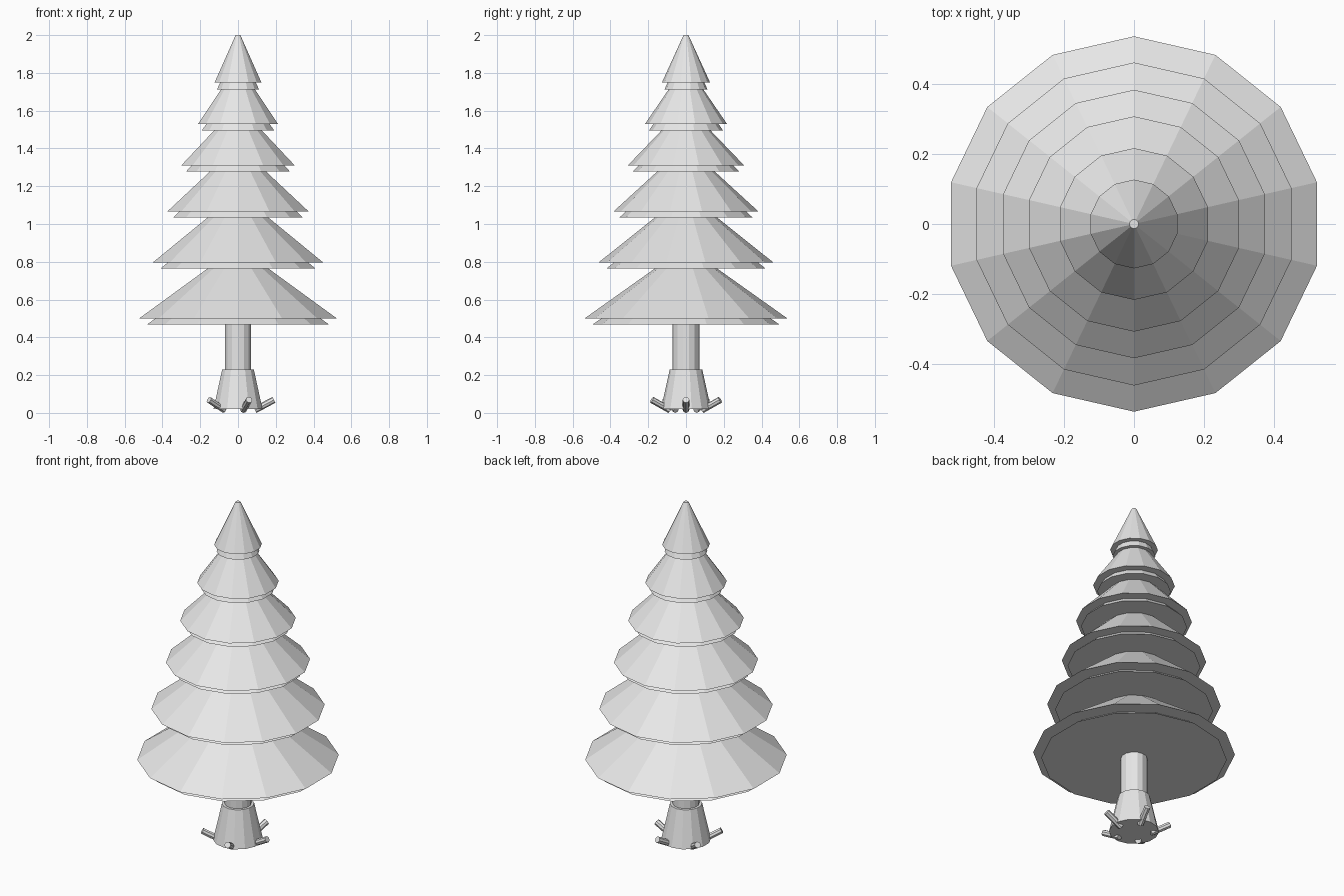
import bpy
import bmesh
from math import sin, cos, tau
from mathutils import Vector, Matrix

SIDES = 14

cube = bpy.data.objects.get("Cube")
if cube:
    bpy.data.objects.remove(cube, do_unlink=True)

grey = bpy.data.materials.new("plain grey")
grey.use_nodes = True
grey.diffuse_color = (0.8, 0.8, 0.8, 1)
grey.node_tree.nodes["Principled BSDF"].inputs["Base Color"].default_value = (0.8, 0.8, 0.8, 1)


def frustum(name, r_low, z_low, r_high, z_high, sides=SIDES, matrix=None):
    """Closed flat-shaded cone section with a corner pointing along -y."""
    bm = bmesh.new()
    rings = []
    for r, z in ((r_low, z_low), (r_high, z_high)):
        angles = [tau * i / sides for i in range(sides)]
        rings.append([bm.verts.new((r * sin(a), -r * cos(a), z)) for a in angles])
    low, high = rings
    bm.faces.new(low[::-1])
    bm.faces.new(high)
    for i in range(sides):
        j = (i + 1) % sides
        bm.faces.new((low[i], low[j], high[j], high[i]))
    if matrix:
        bm.transform(matrix)
    mesh = bpy.data.meshes.new(name)
    bm.to_mesh(mesh)
    bm.free()
    mesh.materials.append(grey)
    obj = bpy.data.objects.new(name, mesh)
    bpy.context.collection.objects.link(obj)
    return obj


# Trunk and flared foot
frustum("trunk", 0.071, 0.1, 0.071, 0.6)
frustum("trunk_foot", 0.133, 0.02, 0.086, 0.23)

# Five pegs leaning out of the foot
start, end = Vector((0.09, 0, 0.0155)), Vector((0.19, 0, 0.069))
axis = end - start
lean = Matrix.Translation(start) @ axis.to_track_quat("Z", "Y").to_matrix().to_4x4()
for i in range(5):
    turn = Matrix.Rotation(tau * i / 5, 4, "Z")
    frustum(f"peg_{i + 1}", 0.0175, 0, 0.0175, axis.length, 8, turn @ lean)

# Branch tiers: rim radius, rim height, skirt radius, skirt height, top radius, top height
tiers = [
    (0.537, 0.50, 0.494, 0.468, 0.164, 0.765),
    (0.462, 0.797, 0.42, 0.765, 0.165, 1.034),
    (0.384, 1.066, 0.353, 1.034, 0.152, 1.278),
    (0.308, 1.31, 0.282, 1.278, 0.13, 1.495),
    (0.217, 1.53, 0.196, 1.495, 0.092, 1.712),
    (0.127, 1.75, 0.114, 1.712, 0.013, 2.0),
]
for n, (rim, z, skirt, skirt_z, top, top_z) in enumerate(tiers, 1):
    slope = (rim - top) / (top_z - z)
    if n < len(tiers):  # run the cone on into the tier above
        top, top_z = top - slope * 0.03, top_z + 0.03
    frustum(f"branch_tier_{n}", rim, z, top, top_z)
    rise = 0.08
    frustum(f"branch_skirt_{n}", skirt, skirt_z, skirt - slope * rise, skirt_z + rise)
